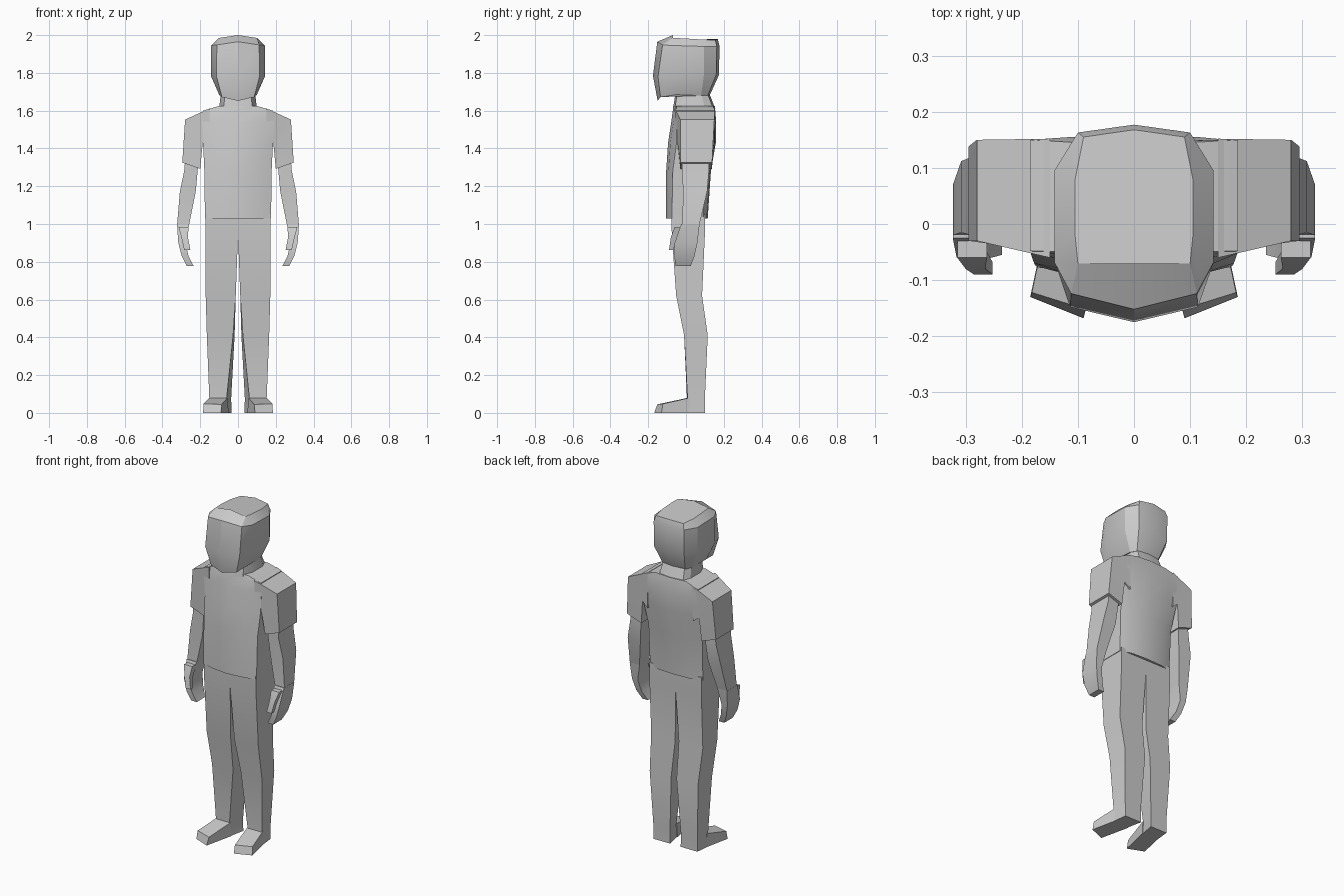
import bpy, bmesh, math

grey = bpy.data.materials.new("plain grey")
grey.diffuse_color = (0.6, 0.6, 0.6, 1)


def loft(name, rings, side=1):
    """Skin a list of equal-length rings and cap both ends; side=-1 mirrors in x."""
    bm = bmesh.new()
    vs = [[bm.verts.new((x * side, y, z)) for x, y, z in r] for r in rings]
    n = len(rings[0])
    for a, b in zip(vs, vs[1:]):
        for i in range(n):
            j = (i + 1) % n
            bm.faces.new((a[i], a[j], b[j], b[i]))
    bm.faces.new(vs[0])
    bm.faces.new(vs[-1])
    bmesh.ops.recalc_face_normals(bm, faces=bm.faces)
    me = bpy.data.meshes.new(name)
    bm.to_mesh(me)
    bm.free()
    ob = bpy.data.objects.new(name, me)
    bpy.context.collection.objects.link(ob)
    me.materials.append(grey)
    bpy.context.view_layer.objects.active = ob
    ob.select_set(True)
    bpy.ops.object.shade_smooth_by_angle(angle=math.radians(25))
    ob.select_set(False)
    return ob


def full(half):
    """Close a half ring (front centre to back centre) by mirroring it."""
    return half + [(-x, y, z) for x, y, z in half[-2:0:-1]]


def box(x0, x1, y0, y1, z0, z1=None):
    """Four-corner ring; z0 is the inner height and z1 the outer."""
    z1 = z0 if z1 is None else z1
    return [(x0, y0, z0), (x1, y0, z1), (x1, y1, z1), (x0, y1, z0)]


# head: faceted, with pointed chin and flat crown
loft("head", [full(r) for r in (
    [(0, -.15, 1.652), (.085, -.135, 1.672), (.1, -.05, 1.685),
     (.095, .08, 1.68), (.075, .115, 1.68), (0, .125, 1.68)],
    [(0, -.175, 1.785), (.114, -.148, 1.78), (.142, -.065, 1.78),
     (.142, .095, 1.79), (.1, .16, 1.79), (0, .175, 1.79)],
    [(0, -.152, 1.965), (.112, -.124, 1.948), (.142, -.068, 1.945),
     (.142, .095, 1.94), (.1, .163, 1.94), (0, .177, 1.945)],
    [(0, -.07, 2.0), (.1, -.07, 1.985), (.105, -.02, 1.983),
     (.105, .08, 1.977), (.09, .155, 1.973), (0, .168, 1.98)])])

# neck
loft("neck", [full(r) for r in (
    [(0, -.07, 1.6), (.075, -.06, 1.605), (.1, .0, 1.61),
     (.1, .1, 1.61), (.08, .145, 1.61), (0, .155, 1.61)],
    [(0, -.055, 1.7), (.07, -.045, 1.7), (.09, .0, 1.7),
     (.09, .08, 1.7), (.07, .11, 1.7), (0, .12, 1.7)])])


# shirt body: front centre, chest, front edge, back edge, back, back centre
def torso(z, w, front, side_f, side_b, back):
    return full([(0, front, z), (w * .6, front + .012, z), (w, side_f, z),
                 (w, side_b, z), (w * .6, back - .005, z), (0, back, z)])


loft("shirt_body", [torso(*r) for r in (
    (1.03, .175, -.105, -.075, .09, .115),
    (1.28, .178, -.105, -.07, .1, .132),
    (1.43, .185, -.095, -.05, .14, .158),
    (1.54, .19, -.078, -.05, .148, .16),
    (1.6, .185, -.07, -.048, .15, .155),
    (1.625, .1, -.068, -.05, .145, .153))])

for s, side in ((1, "left"), (-1, "right")):
    # sleeve, bending from the shoulder down to the hem
    loft("sleeve_" + side, [
        [(.15, -.055, 1.4), (.15, -.06, 1.612), (.15, .152, 1.612), (.15, .15, 1.4)],
        [(.187, -.045, 1.43), (.28, -.03, 1.553), (.28, .15, 1.553), (.187, .145, 1.43)],
        box(.2, .295, -.03, .138, 1.292, 1.325)], s)

    # arm, bent a little at the elbow
    loft("arm_" + side, [
        box(.21, .28, -.02, .12, 1.36),
        box(.213, .283, -.022, .122, 1.29),
        box(.224, .308, -.015, .112, 1.17),
        box(.258, .322, -.02, .072, 1.0)], s)

    # hand curling inwards
    loft("hand_" + side, [
        box(.258, .323, -.025, .072, 1.0),
        box(.278, .316, -.06, .06, .9),
        box(.262, .298, -.062, .045, .83),
        box(.235, .272, -.055, .025, .778)], s)

    # thumb
    loft("thumb_" + side, [
        box(.262, .315, -.06, -.01, .985),
        box(.265, .3, -.08, -.045, .93),
        box(.252, .285, -.09, -.068, .862)], s)

    # trouser leg from waist to ground
    loft("leg_" + side, [
        box(0, .172, -.078, .1, 1.05),
        box(0, .172, -.075, .1, .945),
        box(.012, .171, -.052, .085, .62),
        [(.026, -.01, .41), (.165, -.01, .41), (.16, .115, .41), (.018, .115, .41)],
        [(.06, .005, .08), (.152, .008, .08), (.146, .1, .08), (.036, .1, .08)],
        [(.055, .005, 0), (.155, .01, 0), (.145, .1, 0), (.035, .1, 0)]], s)

    # foot, turned slightly outwards
    loft("foot_" + side, [
        [(.05, .01, 0), (.153, .02, 0), (.152, .02, .08), (.055, .01, .08)],
        [(.09, -.168, 0), (.185, -.13, 0), (.182, -.122, .048), (.086, -.152, .045)]], s)
